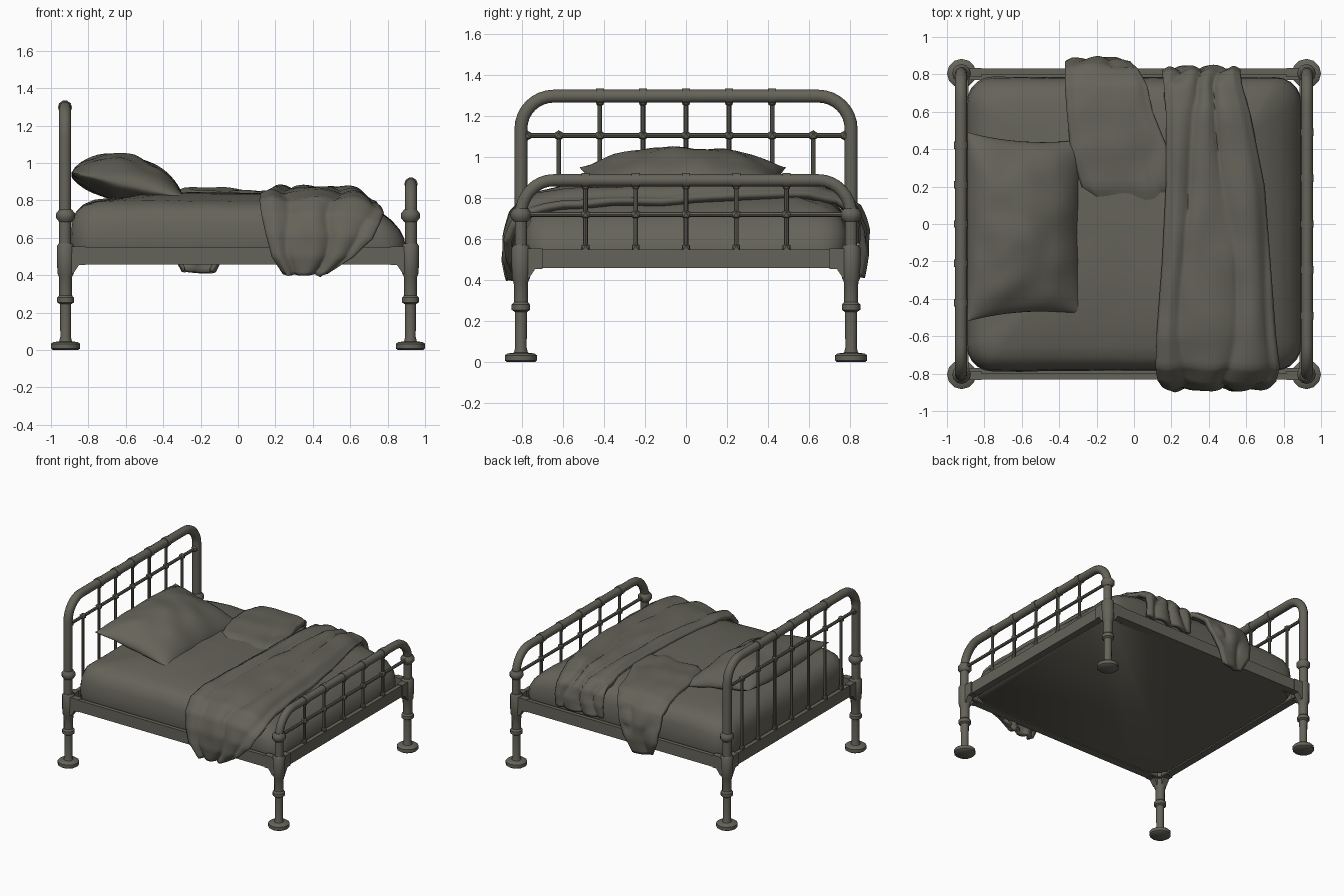
import bpy, bmesh, math
from mathutils import Vector, noise

if "Cube" in bpy.data.objects:
    bpy.data.objects.remove(bpy.data.objects["Cube"])

mat = bpy.data.materials.new("dark olive grey")
mat.diffuse_color = (0.13, 0.125, 0.1, 1)
mat.use_nodes = True
mat.node_tree.nodes["Principled BSDF"].inputs["Base Color"].default_value = mat.diffuse_color
PX, PY = 0.925, 0.805          # post positions


def finish(name, bm, angle=40, recalc=True):
    if recalc:
        bmesh.ops.recalc_face_normals(bm, faces=bm.faces[:])
    me = bpy.data.meshes.new(name)
    bm.to_mesh(me)
    bm.free()
    me.materials.append(mat)
    ob = bpy.data.objects.new(name, me)
    bpy.context.collection.objects.link(ob)
    bpy.ops.object.select_all(action='DESELECT')
    ob.select_set(True)
    bpy.context.view_layer.objects.active = ob
    bpy.ops.object.shade_smooth_by_angle(angle=math.radians(angle))
    return ob


def skin(bm, rings, caps=True):
    rs = [[bm.verts.new(p) for p in r] for r in rings]
    n = len(rs[0])
    for a, b in zip(rs, rs[1:]):
        for i in range(n):
            bm.faces.new((a[i], a[(i + 1) % n], b[(i + 1) % n], b[i]))
    if caps:
        bm.faces.new(rs[0][::-1])
        bm.faces.new(rs[-1])


def tube(bm, x, path, r, n=10):
    """Round bar following (y, z) points in the plane at x."""
    pts = [Vector((x, y, z)) for y, z in path]
    rings = []
    for i, p in enumerate(pts):
        t = (pts[min(i + 1, len(pts) - 1)] - pts[max(i - 1, 0)]).normalized()
        u = Vector((1, 0, 0))
        v = t.cross(u)
        rings.append([p + r * (math.cos(k * math.tau / n) * u + math.sin(k * math.tau / n) * v)
                      for k in range(n)])
    skin(bm, rings)


def lathe(bm, x, y, prof, n=12):
    skin(bm, [[(x + r * math.cos(k * math.tau / n), y + r * math.sin(k * math.tau / n), z)
               for k in range(n)] for r, z in prof])


def box(bm, lo, hi):
    c = [(a + b) / 2 for a, b in zip(lo, hi)]
    vs = bmesh.ops.create_cube(bm, size=1)['verts']
    for v in vs:
        v.co = [c[i] + v.co[i] * (hi[i] - lo[i]) for i in range(3)]


def ball(bm, x, y, z, r):
    vs = bmesh.ops.create_icosphere(bm, subdivisions=1, radius=r)['verts']
    bmesh.ops.translate(bm, verts=vs, vec=(x, y, z))


def arch(top, rz, z0, ry=0.16):
    half = [(PY - ry + ry * math.cos(a), top - rz + rz * math.sin(a))
            for a in [i * math.pi / 16 for i in range(9)]]
    half = [(PY, z0)] + half
    return half + [(-y, z) for y, z in reversed(half)]


def lerp_list(vals, t):
    f = min(max(t, 0), 0.99999) * (len(vals) - 1)
    i = int(f)
    return vals[i] + (vals[i + 1] - vals[i]) * (f - i)


# legs with round feet, collars and corner sockets
leg = [(.068, 0), (.078, .008), (.078, .033), (.066, .042), (.034, .046), (.028, .07), (.03, .245),
       (.045, .255), (.045, .28), (.034, .292), (.035, .39), (.044, .41), (.046, .555), (.036, .57)]
for name, sx in (("head_leg", -1), ("foot_leg", 1)):
    for side, sy in (("front", -1), ("back", 1)):
        bm = bmesh.new()
        lathe(bm, sx * .922, sy * PY, leg)
        lathe(bm, sx * .922, sy * PY, [(.034, .685), (.05, .705), (.05, .73), (.034, .75)])
        # gusset plates reaching along both rails
        for along_y in (0, 1):
            rings = []
            for t in (-.024, .024):
                ring = []
                for d, z in [(0, .41), (.045, .41), (.075, .455), (.11, .455), (.11, .553), (0, .553)]:
                    x, y = (t, d) if along_y else (d, t)
                    ring.append((sx * (PX - x), sy * (.81 - y), z))
                rings.append(ring)
            skin(bm, rings)
        finish(f"{name}_{side}", bm)

# headboard and footboard: bent tube, cross bar, spindles and knuckles
ends = [("headboard", -PX, 1.297, .16, 1.105, .033, [-.62, -.42, -.21, 0, .21, .42, .62]),
        ("footboard", PX, .887, .17, .72, .031, [-.49, -.245, 0, .245, .49])]
for name, x, top, rz, bar, r, ys in ends:
    bm = bmesh.new()
    tube(bm, x, arch(top, rz, .5), r)
    finish(name + "_tube", bm)
    bm = bmesh.new()
    tube(bm, x, [(-PY, bar), (PY, bar)], .012, 8)
    for s in (-1, 1):
        ball(bm, x, s * (PY - .03), bar, .026)
    for y in ys:
        stop = bar if abs(y) > .6 else top
        tube(bm, x, [(y, .53), (y, stop)], .0115, 8)
        ball(bm, x, y, bar, .026)
        ball(bm, x, y, .56, .022)
        if stop == top:
            tube(bm, x, [(y - .02, top), (y + .02, top)], r + .005)
            ball(bm, x, y, top - r, .02)
    finish(name + "_spindles", bm)
    bm = bmesh.new()
    s = 1 if x > 0 else -1
    box(bm, (x - .016, -PY, .458), (x + .016, PY, .548))
    box(bm, (min(x, x - s * .04), -PY, .458), (max(x, x - s * .04), PY, .468))
    finish(name + "_rail", bm)

# angle-iron side rails
for name, s in (("front", -1), ("back", 1)):
    bm = bmesh.new()
    y = s * .815
    box(bm, (-PX, y - .016, .458), (PX, y + .016, .548))
    box(bm, (-PX, min(y, y - s * .045), .458), (PX, max(y, y - s * .045), .468))
    finish(name + "_side_rail", bm)


def foot_drop(x, z):
    t = max(0, (x - .5) / .4)
    return .15 * t * t * max(0, min(1, (z - .46) / .34))


# mattress: stacked rounded rectangles, sagging at the foot
rings = []
for inset, z in [(.02, .462), (0, .5), (0, .60), (.005, .68), (.03, .74), (.07, .775), (.13, .797),
                 (.25, .81), (.4, .825), (.55, .833), (.7, .835)]:
    hx, hy, rad = .895 - inset, .785 - inset, max(.03, .14 - inset * .5)
    ring = []
    for q in range(4):
        cx = (hx - rad) * (1, -1, -1, 1)[q]
        cy = (hy - rad) * (1, 1, -1, -1)[q]
        arc = [(cx + rad * math.cos(a), cy + rad * math.sin(a))
               for a in [(q + i / 5) * math.pi / 2 for i in range(6)]]
        nx = (cx, -cy) if q % 2 else (-cx, cy)
        a, b = arc[-1], (nx[0] + (0 if q % 2 == 0 else rad * (-1 if q == 1 else 1)),
                         nx[1] + (0 if q % 2 else rad * (1 if q == 0 else -1)))
        ring += arc + [(a[0] + (b[0] - a[0]) * k / 10, a[1] + (b[1] - a[1]) * k / 10) for k in range(1, 10)]
    out = []
    for x, y in ring:
        w = .016 * noise.noise(Vector((x * 4, y * 4, z * 3))) if z > .55 else 0
        out.append((x, y + w * .6, z - foot_drop(x, z) + w))
    rings.append(out)
bm = bmesh.new()
skin(bm, rings)
finish("mattress", bm, 50)


# draped cloth: a grid following a section across the bed, with rounded folds
def cloth(name, section, x0s, x1s, folds, height, skew, nu=44, ns=60, thick=.035, power=.7):
    bm = bmesh.new()
    ys, zs = [p[0] for p in section], [p[1] for p in section]
    grid = []
    for j in range(ns + 1):
        t = j / ns
        y, z = lerp_list(ys, t), lerp_list(zs, t)
        tan = Vector((0, lerp_list(ys, t + .05) - lerp_list(ys, t - .05),
                      lerp_list(zs, t + .05) - lerp_list(zs, t - .05))).normalized()
        nrm = Vector((0, -tan.z, tan.y))
        x0, x1 = lerp_list(x0s, t), lerp_list(x1s, t)
        row = []
        for i in range(nu + 1):
            u = i / nu
            x = x0 + (x1 - x0) * u
            wob = noise.noise(Vector((u * 2, t * 4, 3)))
            ph = folds * u + skew * math.sin(t * 5) + .6 * wob
            h = height * abs(math.sin(math.pi * ph)) ** power * min(1, 8 * u + .2, 8 * (1 - u) + .2)
            h += .016 * noise.noise(Vector((x * 5, y * 5, z * 5)))
            row.append(bm.verts.new(Vector((x, y, z - foot_drop(x, z))) + nrm * h))
        grid.append(row)
    for j in range(ns):
        for i in range(nu):
            bm.faces.new((grid[j][i], grid[j][i + 1], grid[j + 1][i + 1], grid[j + 1][i]))
    ob = finish(name, bm, 70, False)
    m = ob.modifiers.new("thickness", 'SOLIDIFY')
    m.thickness, m.offset = thick, -1


# main blanket, hanging over the front side
cloth("blanket",
      [(-.845, .405), (-.87, .5), (-.865, .61), (-.835, .72), (-.76, .795), (-.6, .83), (-.2, .845),
       (.2, .85), (.6, .84), (.74, .805), (.80, .75), (.82, .67), (.815, .58)],
      [.24, .18, .15, .125, .115, .12, .15, .17, .17, .16, .15, .15, .15],
      [.48, .62, .72, .76, .78, .76, .73, .70, .62, .58, .57, .57, .57], 3, .032, .3)

# turned-back sheet, hanging over the back side
cloth("sheet",
      [(.1, .79), (.2, .83), (.4, .845), (.6, .835), (.74, .81), (.83, .75), (.87, .64), (.87, .53), (.845, .415)],
      [-.2, -.28, -.34, -.36, -.37, -.37, -.37, -.36, -.30],
      [.22, .2, .18, .1, .07, .02, -.02, -.06, -.12], 1.0, .024, .08, 30, 40)

# pillow: two puffed grids joined on the seam, leaning on the headboard
bm = bmesh.new()
N = 28
for side in (1, -1):
    g = []
    for i in range(N + 1):
        row = []
        for j in range(N + 1):
            a, b = -math.cos(math.pi * i / N), -math.cos(math.pi * j / N)
            x = -.585 + .305 * a * (1 - .05 * (1 - b * b) * (a > 0))
            y = -.015 + (.485 - .02 * a) * b * (1 - .06 * (1 - a * a))
            puff = (max(0, 1 - a * a) ** .6) * (max(0, 1 - b * b) ** .55)
            mid = .87 - .06 * a + .02 * b * b * (1 - a) / 2
            z = mid + (.172 if side > 0 else -.09) * puff
            z += .022 * puff ** .5 * noise.noise(Vector((x * 7, y * 7, side)))
            row.append(bm.verts.new((x, y, z)))
        g.append(row)
    for i in range(N):
        for j in range(N):
            bm.faces.new((g[i][j], g[i + 1][j], g[i + 1][j + 1], g[i][j + 1]))
bmesh.ops.remove_doubles(bm, verts=bm.verts[:], dist=.0008)
finish("pillow", bm, 60)
